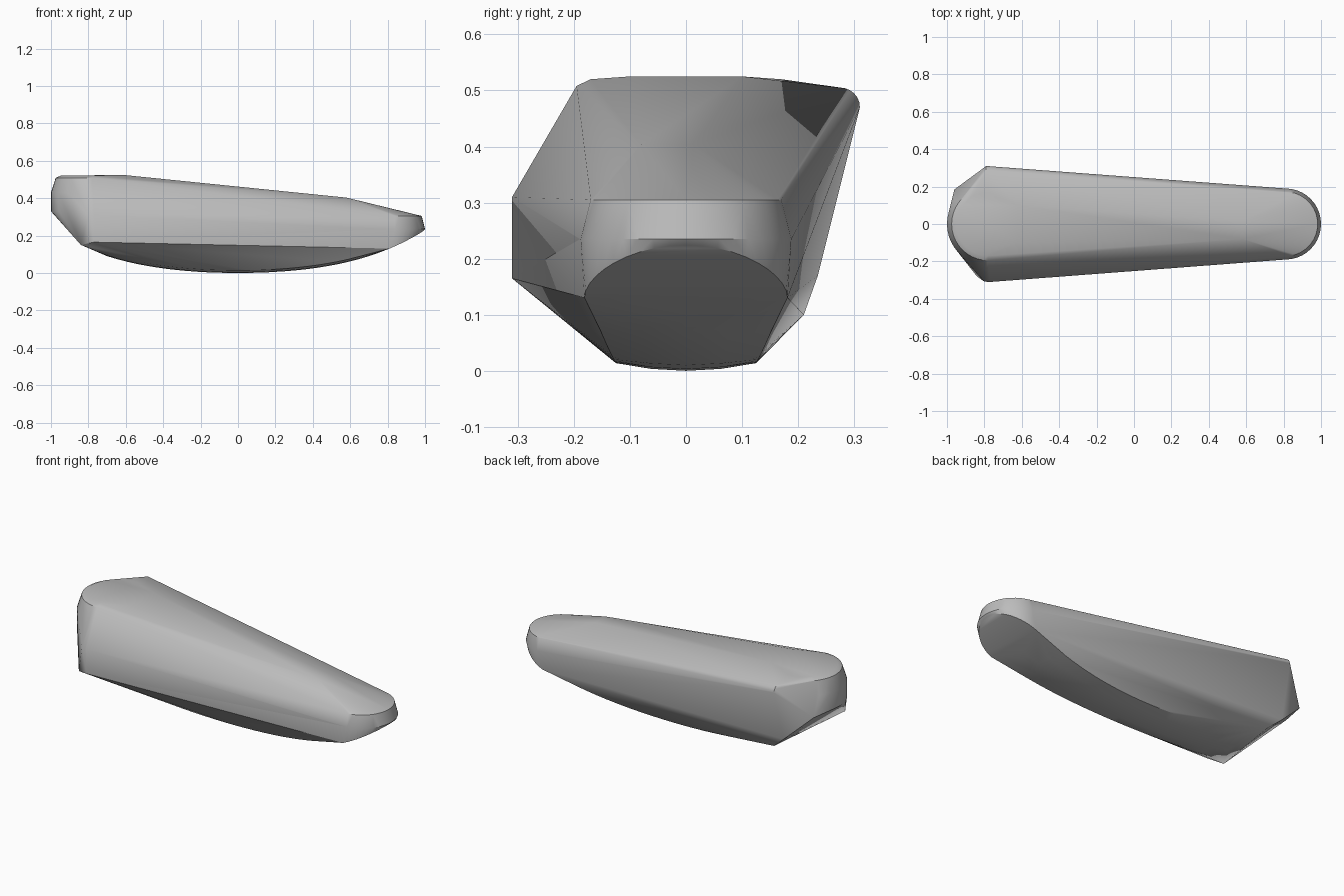
import bpy
import bmesh
from math import sin, cos, pi, radians

default_cube = bpy.data.objects.get("Cube")
if default_cube:
    bpy.data.objects.remove(default_cube, do_unlink=True)


def belly(x, y=0):
    """Height of the rocker-shaped underside."""
    return 0.14 * x**2 + 0.09 * x**4 + 0.9 * y**2 * (1 - x**2)


def half_ring(centre_x, radius, height, direction, steps=20):
    """Half circle bulging along x; height is a number or a function of x, y."""
    ring = []
    for step in range(steps + 1):
        angle = pi * (step / steps - 0.5)
        x = centre_x + direction * radius * cos(angle)
        y = radius * sin(angle)
        ring.append((x, y, height(x) if callable(height) else height))
    return ring


points = []

# Narrow rounded end: top rim, widest rim, and rim on the underside
narrow_centre = 0.81
points += half_ring(narrow_centre, 0.172, 0.305, 1)
points += half_ring(narrow_centre, 0.19, 0.235, 1)
points += half_ring(narrow_centre, 0.181, belly, 1)

# Wide rounded end: bevelled top rim and upright band
wide_centre = -0.78
points += half_ring(wide_centre, 0.17, 0.52, -1)
points += half_ring(wide_centre, 0.195, 0.508, -1)
points += half_ring(wide_centre, 0.22, 0.43, -1)
points += [p for p in half_ring(wide_centre, 0.22, 0.33, -1) if abs(p[1]) < 0.15]

# Flat top and the short ridge where it starts to drop
points += [(-0.62, y, 0.525) for y in (-0.1, 0.1)]
points += [(0.58, y, 0.403) for y in (-0.08, 0.015)]

# Upright front wall corner
points += [(-0.8, -0.308, 0.31), (-0.77, -0.31, 0.31),
           (-0.77, -0.31, 0.165), (-0.84, -0.28, 0.15)]

# Rear shoulder, rounded over towards the top
for step in range(7):
    angle = pi / 2 * step / 6
    points.append((-0.79, 0.275 + 0.035 * cos(angle), 0.47 + 0.035 * sin(angle)))

# Rear lower corners of the wide end
points += [(-0.96, 0.185, 0.32), (-0.8, 0.235, 0.17), (-0.72, 0.21, 0.1)]

# Curved underside strip
steps = 28
for step in range(steps + 1):
    x = -0.7 + 1.5 * step / steps
    half_width = 0.125 + 0.08 * x**2
    for side in (-1, -0.5, 0, 0.5, 1):
        y = side * half_width
        points.append((x, y, belly(x, y)))

# Wrap all the sections in one convex skin
bm = bmesh.new()
for point in points:
    bm.verts.new(point)
hull = bmesh.ops.convex_hull(bm, input=bm.verts[:])
spare = {item for item in hull["geom_interior"] + hull["geom_unused"]
         if isinstance(item, bmesh.types.BMVert)}
bmesh.ops.delete(bm, geom=list(spare), context="VERTS")
bmesh.ops.dissolve_limit(bm, angle_limit=radians(1), verts=bm.verts[:], edges=bm.edges[:])
bmesh.ops.recalc_face_normals(bm, faces=bm.faces[:])
mesh = bpy.data.meshes.new("tapered_body")
bm.to_mesh(mesh)
bm.free()
body = bpy.data.objects.new("tapered_body", mesh)
bpy.context.collection.objects.link(body)

# Plain grey material
grey = bpy.data.materials.new("plain_grey")
grey.use_nodes = True
colour = (0.5, 0.5, 0.5, 1)
grey.diffuse_color = colour
grey.node_tree.nodes["Principled BSDF"].inputs["Base Color"].default_value = colour
mesh.materials.append(grey)

# Smooth shading with crisp rims
bpy.ops.object.select_all(action="DESELECT")
body.select_set(True)
bpy.context.view_layer.objects.active = body
bpy.ops.object.shade_smooth_by_angle(angle=radians(30))
